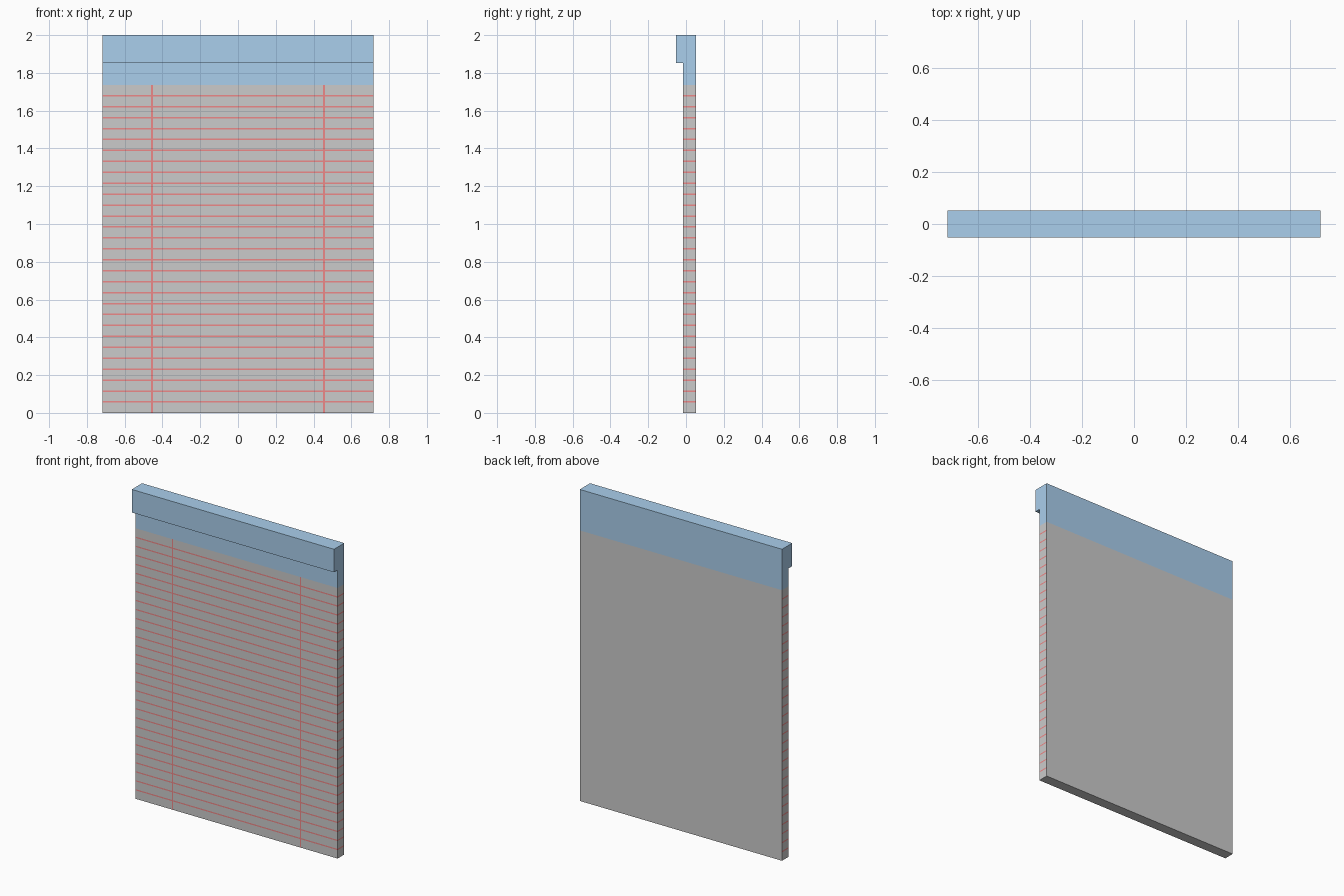
import bpy, bmesh
from mathutils import Vector

if "Cube" in bpy.data.objects:
    bpy.data.objects.remove(bpy.data.objects["Cube"])

HALF_W = 0.718                 # half width of the shutter
FRONT, BACK = -0.015, 0.052    # curtain depth
BOX_FRONT = -0.052             # front of the header box
SPLIT, STEP, TOP = 1.737, 1.852, 2.0
SLATS = 30
PITCH = SPLIT / SLATS
GAP = 0.004                    # half height of a joint line
RAIL_X, RAIL_GAP = 0.455, 0.0045


def material(name, color):
    mat = bpy.data.materials.new(name)
    mat.diffuse_color = color
    return mat


def add_object(name, bm, mats):
    bmesh.ops.recalc_face_normals(bm, faces=bm.faces)
    mesh = bpy.data.meshes.new(name)
    bm.to_mesh(mesh)
    bm.free()
    for mat in mats:
        mesh.materials.append(mat)
    obj = bpy.data.objects.new(name, mesh)
    bpy.context.collection.objects.link(obj)
    return obj


def extrude_profile(points):
    """Closed y-z profile swept across the full width."""
    bm = bmesh.new()
    face = bm.faces.new([bm.verts.new((-HALF_W, y, z)) for y, z in points])
    swept = bmesh.ops.extrude_face_region(bm, geom=[face], use_keep_orig=True)
    verts = [g for g in swept["geom"] if isinstance(g, bmesh.types.BMVert)]
    bmesh.ops.translate(bm, verts=verts, vec=(2 * HALF_W, 0, 0))
    bmesh.ops.recalc_face_normals(bm, faces=bm.faces)
    return bm


def drop_face_at(bm, z):
    """Remove the hidden face where curtain and header meet."""
    hidden = [f for f in bm.faces if all(abs(v.co.z - z) < 1e-5 for v in f.verts)]
    bmesh.ops.delete(bm, geom=hidden, context="FACES_ONLY")


def slice_front(bm, co, normal):
    geom = bm.verts[:] + bm.edges[:] + bm.faces[:]
    bmesh.ops.bisect_plane(bm, geom=geom, plane_co=co, plane_no=normal)


grey = material("slat_grey", (0.8, 0.8, 0.8, 1))
red = material("joint_red", (0.85, 0.25, 0.25, 1))
blue = material("header_blue", (0.13, 0.32, 0.6, 1))
blue.diffuse_color = (0.4, 0.62, 0.84, 1)

# Slatted curtain: joints are flush coloured bands on the front and ends
bm = extrude_profile([(FRONT, 0), (BACK, 0), (BACK, SPLIT), (FRONT, SPLIT)])
drop_face_at(bm, SPLIT)
for i in range(1, SLATS):
    for d in (-GAP, GAP):
        slice_front(bm, Vector((0, 0, i * PITCH + d)), Vector((0, 0, 1)))
for side in (-1, 1):
    for d in (-RAIL_GAP, RAIL_GAP):
        slice_front(bm, Vector((side * RAIL_X + d, 0, 0)), Vector((1, 0, 0)))
for f in bm.faces:
    c = f.calc_center_median()
    n = f.normal
    row = round(c.z / PITCH)
    in_row = 0 < row < SLATS and abs(c.z - row * PITCH) < GAP
    in_rail = abs(abs(c.x) - RAIL_X) < RAIL_GAP
    on_front, on_end = n.y < -0.5, abs(n.x) > 0.5
    f.material_index = int((on_front and (in_row or in_rail)) or (on_end and in_row))
add_object("slatted_curtain", bm, [grey, red])

# Header box with its stepped front
bm = extrude_profile([(FRONT, SPLIT), (BACK, SPLIT), (BACK, TOP),
                      (BOX_FRONT, TOP), (BOX_FRONT, STEP), (FRONT, STEP)])
drop_face_at(bm, SPLIT)
add_object("header_box", bm, [blue])

for m in bpy.data.materials:
    if m.users and not m.is_grease_pencil:
        m.use_nodes = True
        m.node_tree.nodes["Principled BSDF"].inputs["Base Color"].default_value = m.diffuse_color
